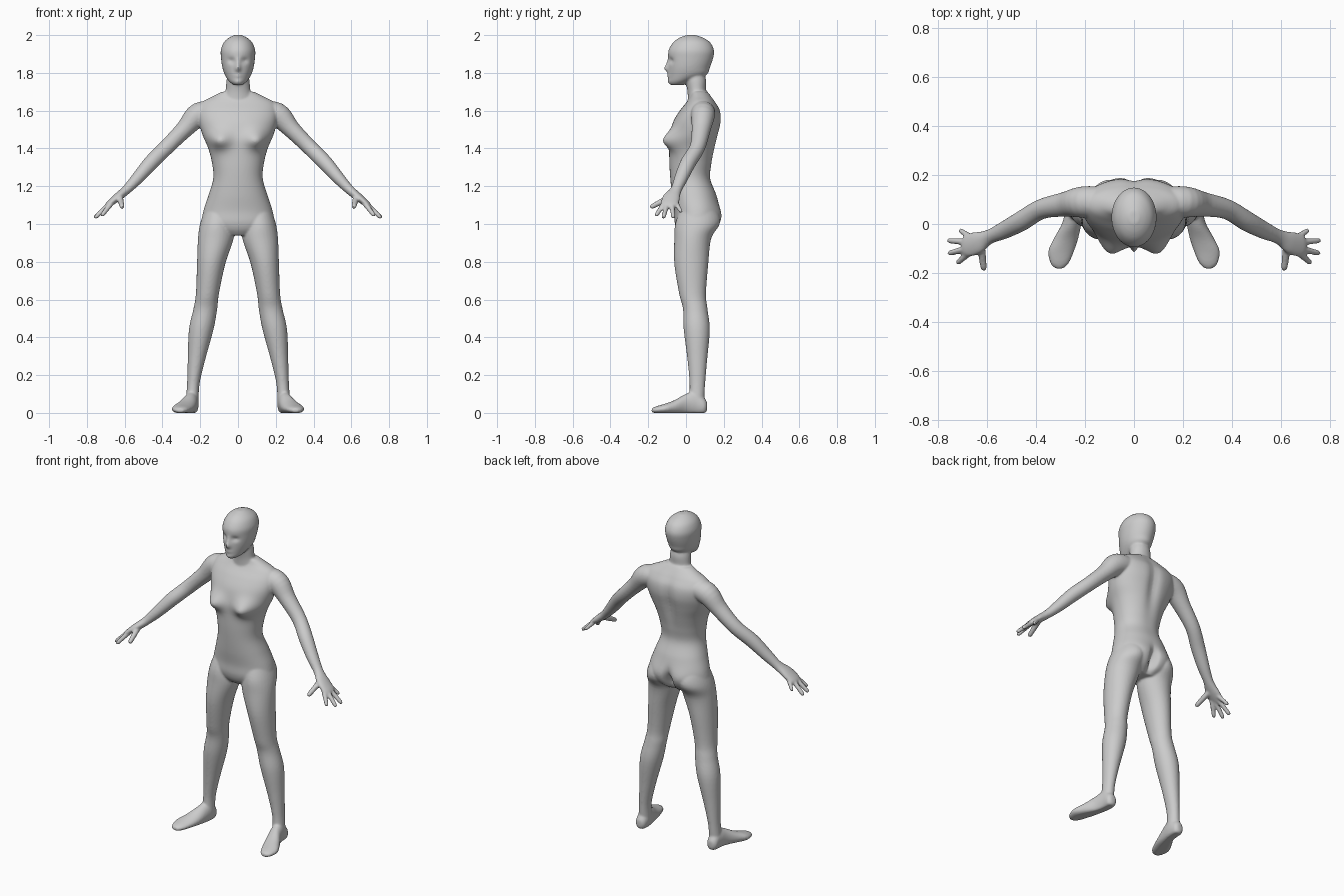
import bpy, bmesh, math
from mathutils import Vector

X, Y, Z = Vector((1, 0, 0)), Vector((0, 1, 0)), Vector((0, 0, 1))
bm = bmesh.new()


def spline(rows, steps):
    """Catmull-Rom interpolation through section rows."""
    out = []
    for i in range(len(rows) - 1):
        p0, p1, p2 = rows[max(i - 1, 0)], rows[i], rows[i + 1]
        p3 = rows[min(i + 2, len(rows) - 1)]
        for s in range(steps):
            t = s / steps
            out.append([0.5 * (2 * b + (c - a) * t + (2 * a - 5 * b + 4 * c - d) * t * t
                               + (3 * b - a - 3 * c + d) * t ** 3)
                        for a, b, c, d in zip(p0, p1, p2, p3)])
    return out + [list(rows[-1])]


def loft(rows, u=None, v=None, segs=32, steps=5, square=1.0, mirror=False):
    """Skin elliptical sections (x, y, z, radius_u, radius_v) into a closed tube."""
    for sx in ((1, -1) if mirror else (1,)):
        secs = spline([(r[0] * sx, *r[1:]) for r in rows], steps)
        rings = []
        for i, s in enumerate(secs):
            c = Vector(s[:3])
            if u is None:
                a, b = secs[max(i - 1, 0)], secs[min(i + 1, len(secs) - 1)]
                t = (Vector(b[:3]) - Vector(a[:3])).normalized()
                du = (Y - t * Y.dot(t)).normalized()
                dv = t.cross(du)
            else:
                du, dv = u, v
            ring = []
            for k in range(segs):
                ang = 2 * math.pi * k / segs
                ca, sa = math.cos(ang), math.sin(ang)
                ca = math.copysign(abs(ca) ** square, ca)
                sa = math.copysign(abs(sa) ** square, sa)
                ring.append(bm.verts.new(c + du * ca * max(s[3], .001) + dv * sa * max(s[4], .001)))
            rings.append(ring)
        for r0, r1 in zip(rings, rings[1:]):
            for k in range(segs):
                n = (k + 1) % segs
                bm.faces.new((r0[k], r0[n], r1[n], r1[k]))
        bm.faces.new(rings[0][::-1])
        bm.faces.new(rings[-1])


def finger(base, tip, r):
    b, t = Vector(base), Vector(tip)
    loft([(*b.lerp(t, f), r * k, r * k) for f, k in ((0, 1.2), (.5, 1.05), (.92, .9), (1.02, .35))],
         segs=14, steps=4, mirror=True)


# Torso
loft([(0, .045, .94, .07, .10), (0, .052, .97, .10, .16), (0, .055, 1.01, .115, .19),
      (0, .058, 1.07, .12, .183), (0, .044, 1.15, .118, .157), (0, .023, 1.24, .106, .131),
      (0, .025, 1.32, .113, .137), (0, .034, 1.40, .122, .157), (0, .045, 1.47, .128, .187),
      (0, .060, 1.54, .128, .207), (0, .075, 1.60, .108, .212), (0, .08, 1.645, .077, .19),
      (0, .078, 1.675, .057, .135), (0, .07, 1.70, .045, .085)], Y, X, 72, 6, .93)
# Neck
loft([(0, .07, 1.64, .06, .09), (0, .058, 1.70, .05, .067), (0, .052, 1.76, .055, .061),
      (0, .04, 1.82, .05, .05)], Y, X)
# Head
loft([(0, -.045, 1.735, .03, .022), (0, -.03, 1.755, .056, .047), (0, .008, 1.79, .1, .07),
      (0, .017, 1.83, .11, .083), (0, .025, 1.88, .119, .09), (0, .028, 1.92, .12, .091),
      (0, .03, 1.96, .099, .076), (0, .028, 1.985, .065, .05), (0, .028, 2.0, .025, .02)],
     Y, X, 72, 8)
# Legs
loft([(.10, .06, 1.08, .09, .075), (.112, .055, 1.0, .112, .089), (.118, .035, .92, .097, .094),
      (.142, .028, .79, .09, .075), (.162, .035, .63, .071, .061), (.173, .049, .55, .065, .063),
      (.195, .057, .44, .069, .065), (.22, .06, .28, .052, .046), (.237, .06, .15, .041, .033),
      (.243, .055, .05, .041, .035)], Y, X, mirror=True)
# Feet
loft([(.245, .112, .035, .016, .02), (.245, .095, .036, .032, .045), (.245, .05, .05, .037, .065),
      (.255, 0, .045, .04, .056), (.278, -.06, .03, .05, .038), (.297, -.11, .022, .053, .027),
      (.304, -.16, .016, .038, .018), (.305, -.182, .013, .016, .01)], X, Z, mirror=True)
# Arms with palms
loft([(.10, .09, 1.595, .06, .05), (.205, .09, 1.58, .064, .064), (.285, .08, 1.50, .05, .047),
      (.38, .06, 1.405, .041, .041), (.46, .012, 1.325, .041, .04), (.53, -.025, 1.245, .036, .033),
      (.59, -.052, 1.182, .03, .025), (.64, -.077, 1.14, .046, .022),
      (.683, -.088, 1.106, .046, .016), (.70, -.09, 1.094, .03, .01)], mirror=True)
# Fingers and thumb
finger((.67, -.115, 1.11), (.722, -.16, 1.043), .0125)
finger((.68, -.10, 1.106), (.758, -.12, 1.032), .0125)
finger((.68, -.075, 1.106), (.76, -.067, 1.033), .0125)
finger((.665, -.055, 1.115), (.712, -.025, 1.063), .0115)
finger((.625, -.09, 1.14), (.613, -.188, 1.088), .0145)

# Soft sculpting: centre, falloff radii, push
sculpt = [((.10, -.09, 1.45), (.06, .1, .05), (.005, -.055, -.008)),      # chest
          ((.08, .16, 1.03), (.07, .08, .06), (0, .018, 0)),              # buttocks
          ((0, .18, 1.0), (.022, .09, .06), (0, -.05, 0)),                # cleft
          ((0, .19, 1.48), (.035, .08, .16), (0, -.018, 0)),              # spine groove
          ((.036, -.09, 1.865), (.02, .05, .014), (0, .014, 0)),          # eye sockets
          ((0, -.1, 1.822), (.014, .05, .018), (0, -.022, 0)),            # nose tip
          ((0, -.1, 1.85), (.011, .05, .025), (0, -.01, 0)),              # nose bridge
          ((0, -.095, 1.784), (.022, .04, .01), (0, -.008, 0)),           # lips
          ((0, -.08, 1.75), (.03, .04, .018), (0, -.012, 0))]             # chin
for c, r, p in sculpt:
    for sx in ((1, -1) if c[0] else (1,)):
        for vert in bm.verts:
            q = vert.co
            d = ((q.x - c[0] * sx) / r[0]) ** 2 + ((q.y - c[1]) / r[1]) ** 2 + ((q.z - c[2]) / r[2]) ** 2
            if d < 9:
                vert.co = q + Vector((p[0] * sx, p[1], p[2])) * math.exp(-d)
# Flat soles
for vert in bm.verts:
    vert.co.z = max(vert.co.z, 0)

bmesh.ops.recalc_face_normals(bm, faces=bm.faces)
mesh = bpy.data.meshes.new("human_body")
bm.to_mesh(mesh)
bm.free()
body = bpy.data.objects.new("human_body", mesh)
bpy.context.collection.objects.link(body)

# Fuse parts into one smooth skin
fuse = body.modifiers.new("fuse", 'REMESH')
fuse.mode = 'VOXEL'
fuse.voxel_size = .006
fuse.use_smooth_shade = True
soft = body.modifiers.new("soften", 'SMOOTH')
soft.factor = .5
soft.iterations = 6
